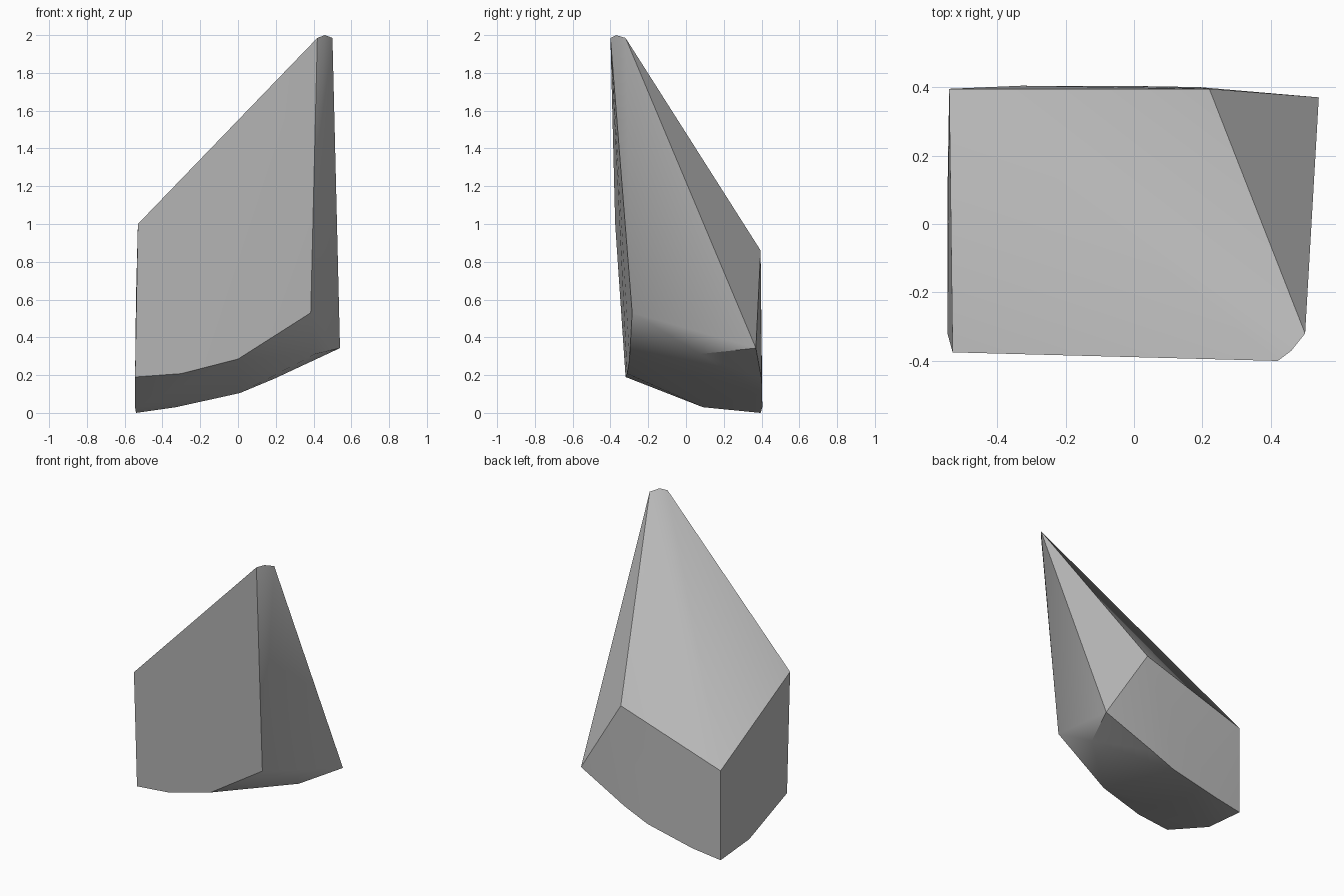
import bpy
import bmesh
import math

cube = bpy.data.objects.get("Cube")
if cube:
    bpy.data.objects.remove(cube, do_unlink=True)

# Stone colour
stone = bpy.data.materials.new("grey_stone")
stone.use_nodes = True
colour = (0.5, 0.5, 0.5, 1.0)
stone.diffuse_color = colour
stone.node_tree.nodes["Principled BSDF"].inputs["Base Color"].default_value = colour

# Rounded tip of the shard
tip = [(0.42, -0.40, 1.985), (0.46, -0.37, 2.0), (0.50, -0.32, 1.985)]
# Corners of the sloping upper faces
shoulders = [(-0.53, -0.375, 1.0), (-0.54, 0.395, 0.615), (0.22, 0.395, 0.86)]
# Curved lower rim, one run per side
front_rim = [(-0.545, -0.32, 0.19), (-0.30, -0.312, 0.208),
             (0.0, -0.299, 0.285), (0.385, -0.285, 0.53)]
right_rim = [(0.41, 0.075, 0.312), (0.54, 0.37, 0.343)]
back_rim = [(0.19, 0.40, 0.18), (0.01, 0.403, 0.105),
            (-0.33, 0.404, 0.03), (-0.54, 0.395, 0.0)]
left_rim = [(-0.545, 0.09, 0.03)]

# Cut stone shard: a solid stretched over its corners
bm = bmesh.new()
for corner in tip + shoulders + front_rim + right_rim + back_rim + left_rim:
    bm.verts.new(corner)
hull = bmesh.ops.convex_hull(bm, input=bm.verts)
loose = [v for v in bm.verts if not v.link_faces]
bmesh.ops.delete(bm, geom=loose, context="VERTS")
bmesh.ops.recalc_face_normals(bm, faces=bm.faces)

mesh = bpy.data.meshes.new("stone_shard")
bm.to_mesh(mesh)
bm.free()
mesh.materials.append(stone)
shard = bpy.data.objects.new("stone_shard", mesh)
bpy.context.collection.objects.link(shard)

# Soft facets with crisp outer edges
bpy.ops.object.select_all(action="DESELECT")
shard.select_set(True)
bpy.context.view_layer.objects.active = shard
bpy.ops.object.shade_smooth_by_angle(angle=math.radians(30))
